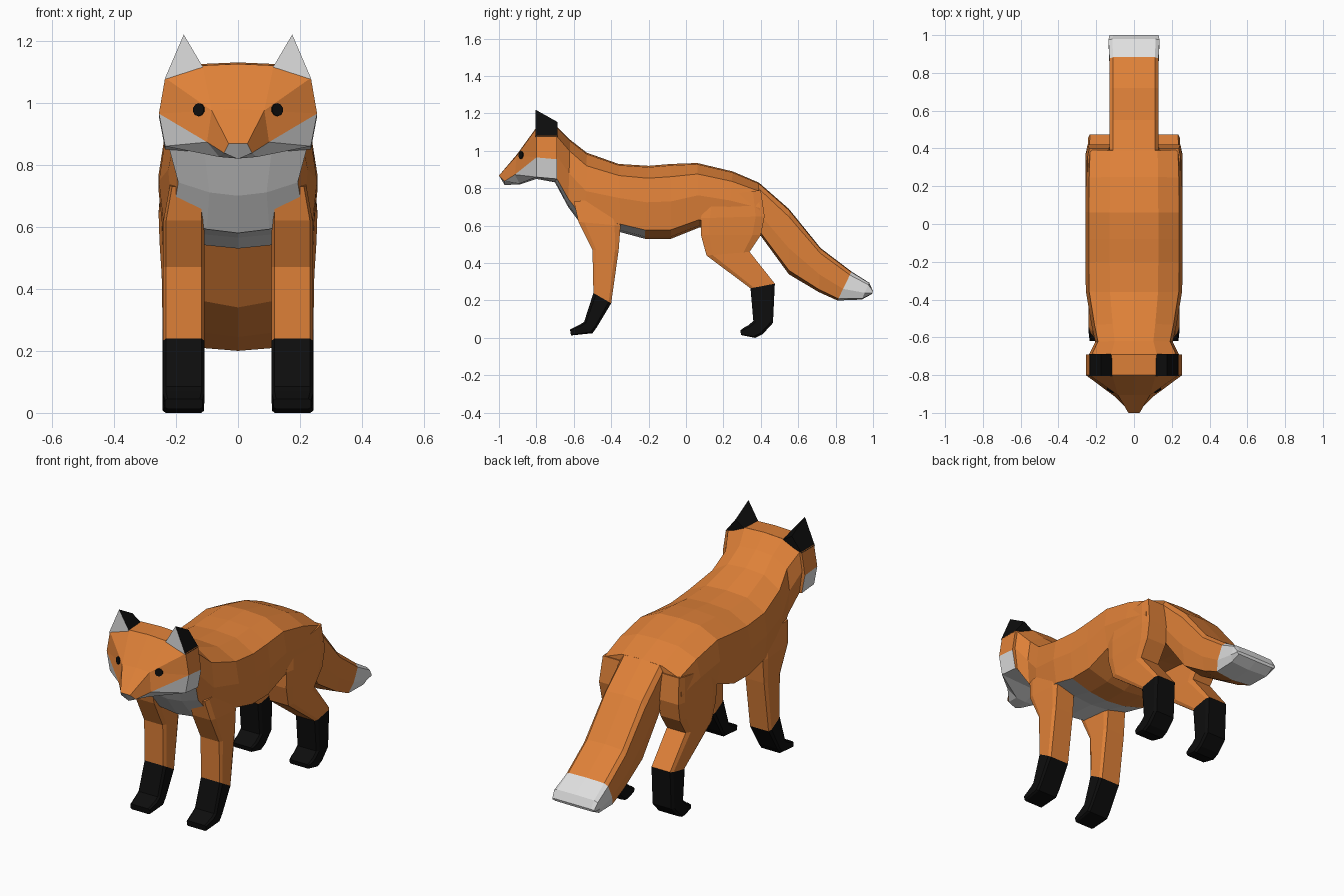
import bpy, bmesh, math
from mathutils import Vector

if "Cube" in bpy.data.objects:
    bpy.data.objects.remove(bpy.data.objects["Cube"])


def material(name, rgb):
    m = bpy.data.materials.new(name)
    m.diffuse_color = (*rgb, 1)
    m.use_nodes = True
    m.node_tree.nodes["Principled BSDF"].inputs["Base Color"].default_value = m.diffuse_color
    return m


ORANGE = material("fox_orange", (0.74, 0.22, 0.04))
WHITE = material("fur_white", (0.74, 0.74, 0.74))
BLACK = material("fur_black", (0.004, 0.004, 0.004))


def finish(name, bm, mats):
    bmesh.ops.recalc_face_normals(bm, faces=bm.faces[:])
    me = bpy.data.meshes.new(name)
    bm.to_mesh(me)
    bm.free()
    for m in mats:
        me.materials.append(m)
    ob = bpy.data.objects.new(name, me)
    bpy.context.collection.objects.link(ob)
    return ob


def loft(name, profile, stations, mats, paint, side=1):
    """Skin cross-sections; a station is (y1, z1, y0, z0, x_centre, half_width)."""
    bm = bmesh.new()
    rings = []
    for y1, z1, y0, z0, xc, hw in stations:
        rings.append([bm.verts.new((side * (xc + u * hw), y0 + (y1 - y0) * v, z0 + (z1 - z0) * v))
                      for u, v in profile])
    n = len(profile)
    for i in range(len(rings) - 1):
        for j in range(n):
            k = (j + 1) % n
            f = bm.faces.new((rings[i][j], rings[i][k], rings[i + 1][k], rings[i + 1][j]))
            f.material_index = paint(i, (profile[j][1] + profile[k][1]) / 2)
    bm.faces.new(rings[0]).material_index = paint(0, 0.5)
    bm.faces.new(rings[-1]).material_index = paint(len(rings) - 2, 0.5)
    return finish(name, bm, mats)


def symmetric(half):
    """Close a half outline running from top centre to bottom centre."""
    return half + [(-u, v) for u, v in reversed(half[1:-1])]


# Body and neck: white throat, chest and front of the belly
body_profile = symmetric([(0, 1), (0.5, 0.98), (0.93, 0.83), (1, 0.5), (0.94, 0.12), (0.45, 0.03), (0, 0)])
loft("body", body_profile, [
    (-0.69, 1.13, -0.70, 0.83, 0, 0.24),
    (-0.62, 1.06, -0.63, 0.70, 0, 0.205),
    (-0.53, 0.99, -0.54, 0.58, 0, 0.225),
    (-0.36, 0.93, -0.35, 0.565, 0, 0.255),
    (-0.20, 0.92, -0.22, 0.53, 0, 0.257),
    (-0.08, 0.93, -0.08, 0.53, 0, 0.257),
    (0.06, 0.935, 0.07, 0.59, 0, 0.257),
    (0.25, 0.89, 0.22, 0.58, 0, 0.255),
    (0.39, 0.83, 0.40, 0.56, 0, 0.25),
], [ORANGE, WHITE], lambda i, v: 1 if i <= 3 and v < 0.1 else 0)

# Tail with white tip
tail_profile = symmetric([(0, 1), (0.85, 0.98), (1, 0.88), (1, 0.4), (0.88, 0.06), (0, 0)])
loft("tail", tail_profile, [
    (0.32, 0.85, 0.33, 0.58, 0, 0.125),
    (0.39, 0.83, 0.40, 0.545, 0, 0.13),
    (0.55, 0.69, 0.55, 0.34, 0, 0.13),
    (0.72, 0.48, 0.71, 0.245, 0, 0.13),
    (0.885, 0.355, 0.81, 0.20, 0, 0.13),
    (0.98, 0.295, 0.94, 0.205, 0, 0.135),
    (1.0, 0.25, 0.995, 0.235, 0, 0.13),
], [ORANGE, WHITE], lambda i, v: 1 if i >= 4 else 0)

# Legs with black stockings and forward-pointing paws
c = 0.14
leg_profile = [(-1, c), (-1, 1 - c), (-1 + c, 1), (1 - c, 1), (1, 1 - c), (1, c), (1 - c, 0), (-1 + c, 0)]
front_leg = [
    (-0.60, 0.73, -0.38, 0.75, 0.165, 0.055),
    (-0.575, 0.62, -0.35, 0.60, 0.175, 0.066),
    (-0.50, 0.47, -0.36, 0.47, 0.175, 0.067),
    (-0.495, 0.24, -0.40, 0.185, 0.175, 0.067),
    (-0.545, 0.085, -0.475, 0.06, 0.175, 0.067),
    (-0.57, 0.07, -0.50, 0.025, 0.175, 0.067),
    (-0.62, 0.045, -0.615, 0.013, 0.175, 0.06),
]
back_leg = [
    (0.10, 0.75, 0.40, 0.79, 0.185, 0.06),
    (0.08, 0.64, 0.42, 0.65, 0.185, 0.071),
    (0.08, 0.55, 0.40, 0.55, 0.182, 0.071),
    (0.11, 0.44, 0.34, 0.46, 0.178, 0.068),
    (0.345, 0.265, 0.475, 0.29, 0.176, 0.067),
    (0.36, 0.09, 0.465, 0.08, 0.176, 0.067),
    (0.33, 0.065, 0.41, 0.02, 0.176, 0.067),
    (0.31, 0.055, 0.37, 0.0, 0.176, 0.067),
    (0.29, 0.04, 0.295, 0.015, 0.176, 0.06),
]
for side, tag in ((1, "left"), (-1, "right")):
    loft("front_leg_" + tag, leg_profile, front_leg, [ORANGE, BLACK], lambda i, v: int(i >= 3), side)
    loft("back_leg_" + tag, leg_profile, back_leg, [ORANGE, BLACK], lambda i, v: int(i >= 4), side)

# Head: half of the corner points, mirrored
P = {
    "top": (0, -0.80, 1.125), "ear_in": (0.115, -0.80, 1.12), "ear_out": (0.235, -0.80, 1.08),
    "cheek": (0.255, -0.80, 0.965), "jaw": (0.235, -0.80, 0.86), "jaw_mid": (0, -0.80, 0.85),
    "b_top": (0, -0.69, 1.13), "b_in": (0.115, -0.69, 1.125), "b_out": (0.235, -0.69, 1.08),
    "b_cheek": (0.255, -0.69, 0.955), "b_jaw": (0.235, -0.69, 0.85), "b_mid": (0, -0.69, 0.83),
    "brow": (0.085, -0.905, 0.975), "brow_mid": (0, -0.905, 0.98),
    "nose": (0.03, -1.0, 0.868), "nose_mid": (0, -1.0, 0.868),
    "mouth": (0.10, -0.915, 0.873), "lip": (0.045, -0.97, 0.838), "chin": (0, -0.97, 0.818),
    "under": (0.06, -0.89, 0.825), "under_mid": (0, -0.89, 0.82),
}
orange_faces = ["top ear_in brow brow_mid", "ear_in ear_out brow", "ear_out cheek brow", "cheek mouth brow",
                "brow mouth lip nose", "brow_mid brow nose nose_mid", "top b_top b_in ear_in",
                "ear_in b_in b_out ear_out", "ear_out b_out b_cheek cheek",
                "b_top b_in b_out b_cheek b_jaw b_mid"]
white_faces = ["nose_mid nose lip chin", "cheek jaw mouth", "jaw under mouth", "under lip mouth",
               "lip under under_mid chin", "under jaw jaw_mid under_mid", "jaw b_jaw b_mid jaw_mid",
               "cheek b_cheek b_jaw jaw"]
bm = bmesh.new()
for s in (1, -1):
    verts = {k: bm.verts.new((s * x, y, z)) for k, (x, y, z) in P.items()}
    for index, group in enumerate((orange_faces, white_faces)):
        for names in group:
            bm.faces.new([verts[k] for k in names.split()]).material_index = index
bmesh.ops.remove_doubles(bm, verts=bm.verts[:], dist=0.0005)
finish("head", bm, [ORANGE, WHITE])

for s, tag in ((1, "left"), (-1, "right")):
    # Ear: wedge with white front and black back
    bm = bmesh.new()
    front, back = [[bm.verts.new((s * x, y, z)) for x, z in ((0.113, 1.115), (0.237, 1.075), (0.175, peak))]
                   for y, peak in ((-0.804, 1.22), (-0.688, 1.155))]
    bm.faces.new(front)
    bm.faces.new(back).material_index = 1
    for j in range(3):
        k = (j + 1) % 3
        bm.faces.new((front[j], front[k], back[k], back[j])).material_index = 1
    finish("ear_" + tag, bm, [WHITE, BLACK])

    # Eye: thin disc lying on the face
    normal = Vector((0.52 * s, -0.84, 0.1)).normalized()
    bm = bmesh.new()
    bmesh.ops.create_cone(bm, cap_ends=True, segments=10, radius1=0.021, radius2=0.021, depth=0.009)
    eye = finish("eye_" + tag, bm, [BLACK])
    eye.rotation_euler = normal.to_track_quat('Z', 'Y').to_euler()
    eye.location = Vector((0.125 * s, -0.88, 0.977)) + normal * 0.001
